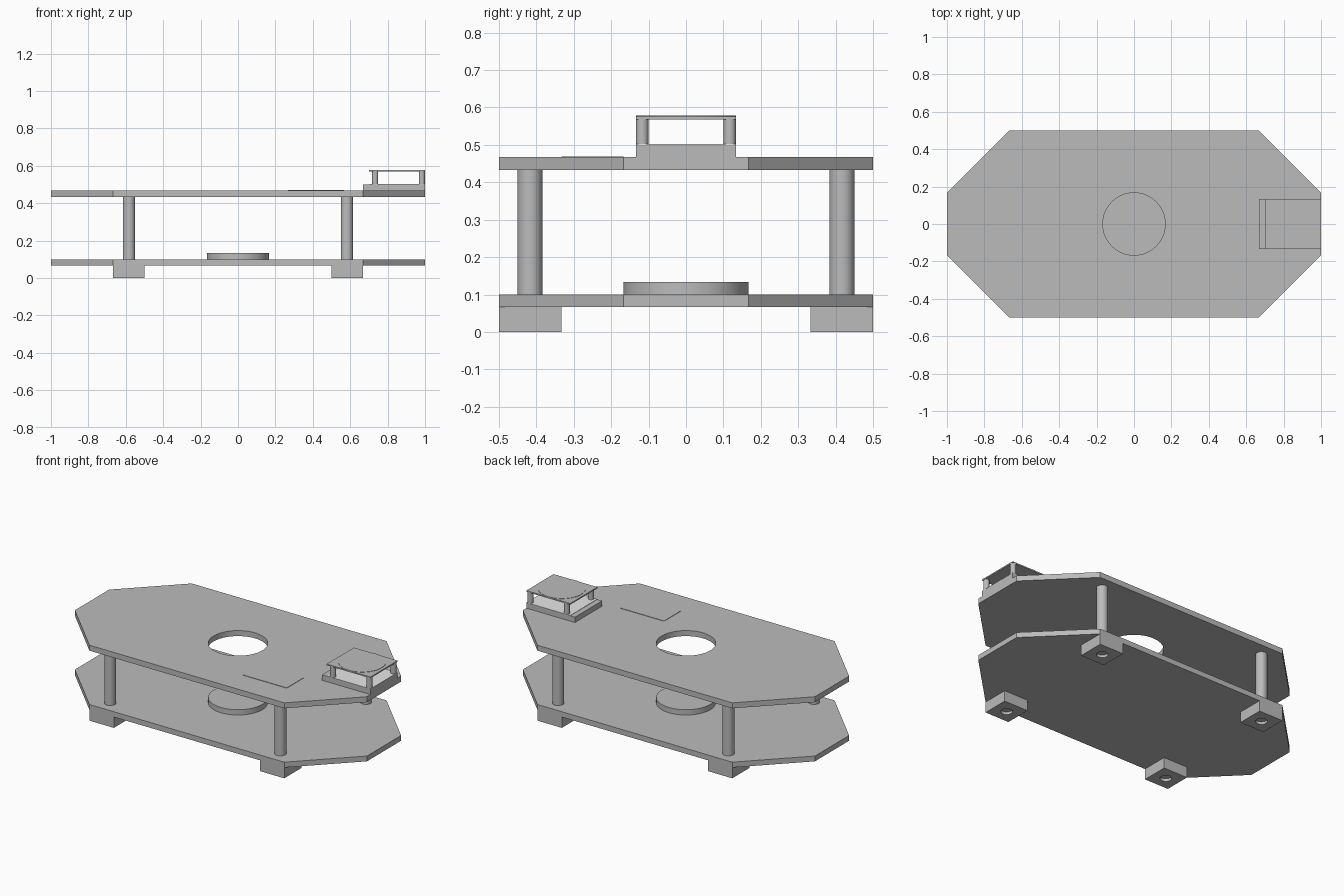
import bpy, bmesh
from mathutils import Matrix

cube = bpy.data.objects.get("Cube")
if cube:
    bpy.data.objects.remove(cube, do_unlink=True)


def material(name, value):
    m = bpy.data.materials.new(name)
    m.use_nodes = True
    colour = (value, value, value, 1)
    m.diffuse_color = colour
    m.node_tree.nodes["Principled BSDF"].inputs["Base Color"].default_value = colour
    return m


GREY = material("grey", 0.5)
WHITE = material("white", 1.0)


def finish(name, bm, mat, smooth=False):
    mesh = bpy.data.meshes.new(name)
    bmesh.ops.recalc_face_normals(bm, faces=bm.faces)
    bm.to_mesh(mesh)
    bm.free()
    mesh.materials.append(mat)
    ob = bpy.data.objects.new(name, mesh)
    bpy.context.collection.objects.link(ob)
    if smooth:
        bpy.ops.object.select_all(action='DESELECT')
        ob.select_set(True)
        bpy.context.view_layer.objects.active = ob
        bpy.ops.object.shade_smooth_by_angle()
    return ob


def box(name, x, y, z, mat=GREY):
    bm = bmesh.new()
    bmesh.ops.create_cube(bm, size=1)
    for v in bm.verts:
        v.co = [lo + (hi - lo) * (c + 0.5) for c, (lo, hi) in zip(v.co, (x, y, z))]
    return finish(name, bm, mat)


def cylinder(name, x, y, z, r, mat=GREY, sides=48):
    bm = bmesh.new()
    bmesh.ops.create_cone(bm, cap_ends=True, segments=sides, radius1=r, radius2=r,
                          depth=z[1] - z[0],
                          matrix=Matrix.Translation((x, y, sum(z) / 2)))
    return finish(name, bm, mat, True)


def deck(name, z):
    outline = [(1, .167), (.667, .5), (-.667, .5), (-1, .167),
               (-1, -.167), (-.667, -.5), (.667, -.5), (1, -.167)]
    bm = bmesh.new()
    face = bm.faces.new([bm.verts.new((x, y, z[0])) for x, y in outline])
    top = bmesh.ops.extrude_face_region(bm, geom=[face])["geom"]
    for v in top:
        if isinstance(v, bmesh.types.BMVert):
            v.co.z = z[1]
    return finish(name, bm, GREY)


def cut(ob, x, y, z, r):
    cutter = cylinder(ob.name + "_cutter", x, y, z, r)
    mod = ob.modifiers.new("hole", 'BOOLEAN')
    mod.operation, mod.solver, mod.object = 'DIFFERENCE', 'EXACT', cutter
    cutter.hide_render = True
    cutter.hide_set(True)
    bpy.context.view_layer.update()
    # bake the cut so that the cutter is no longer needed
    baked = bpy.data.meshes.new_from_object(
        ob.evaluated_get(bpy.context.evaluated_depsgraph_get()))
    ob.modifiers.clear()
    ob.data = baked
    bpy.data.objects.remove(cutter, do_unlink=True)


# Two decks, the upper one with a round opening above a raised disc
deck("lower_deck", (.067, .1))
upper = deck("upper_deck", (.433, .467))
cut(upper, 0, 0, (.4, .5), .167)
cylinder("centre_disc", 0, 0, (.1, .133), .167, sides=64)

# Feet with a shallow bolt recess, and the columns between the decks
for sx, side in ((1, "left"), (-1, "right")):
    for sy, end in ((-1, "front"), (1, "back")):
        foot = box(f"{end}_{side}_foot", sorted((sx * .5, sx * .667)),
                   sorted((sy * .333, sy * .5)), (0, .067))
        cut(foot, sx * .583, sy * .417, (-.02, .017), .033)
        cylinder(f"{end}_{side}_column", sx * .583, sy * .417, (.1, .433), .033)

# Thin panel on the upper deck
box("deck_panel", (.267, .567), (-.333, -.167), (.467, .4695))

# Raised unit: base, white pad, four posts, roof and thin roof disc
box("unit_base", (.667, 1), (-.133, .133), (.467, .5))
box("unit_pad", (.7, 1), (-.133, .133), (.5, .502), WHITE)
for x, end in ((.733, "inner"), (.983, "outer")):
    for y, side in ((-.117, "front"), (.117, "back")):
        cylinder(f"{end}_{side}_post", x, y, (.5, .568), .0165, sides=32)
box("unit_roof", (.7, 1), (-.133, .133), (.568, .576))
cylinder("roof_disc", .85, 0, (.576, .578), .133, sides=64)
